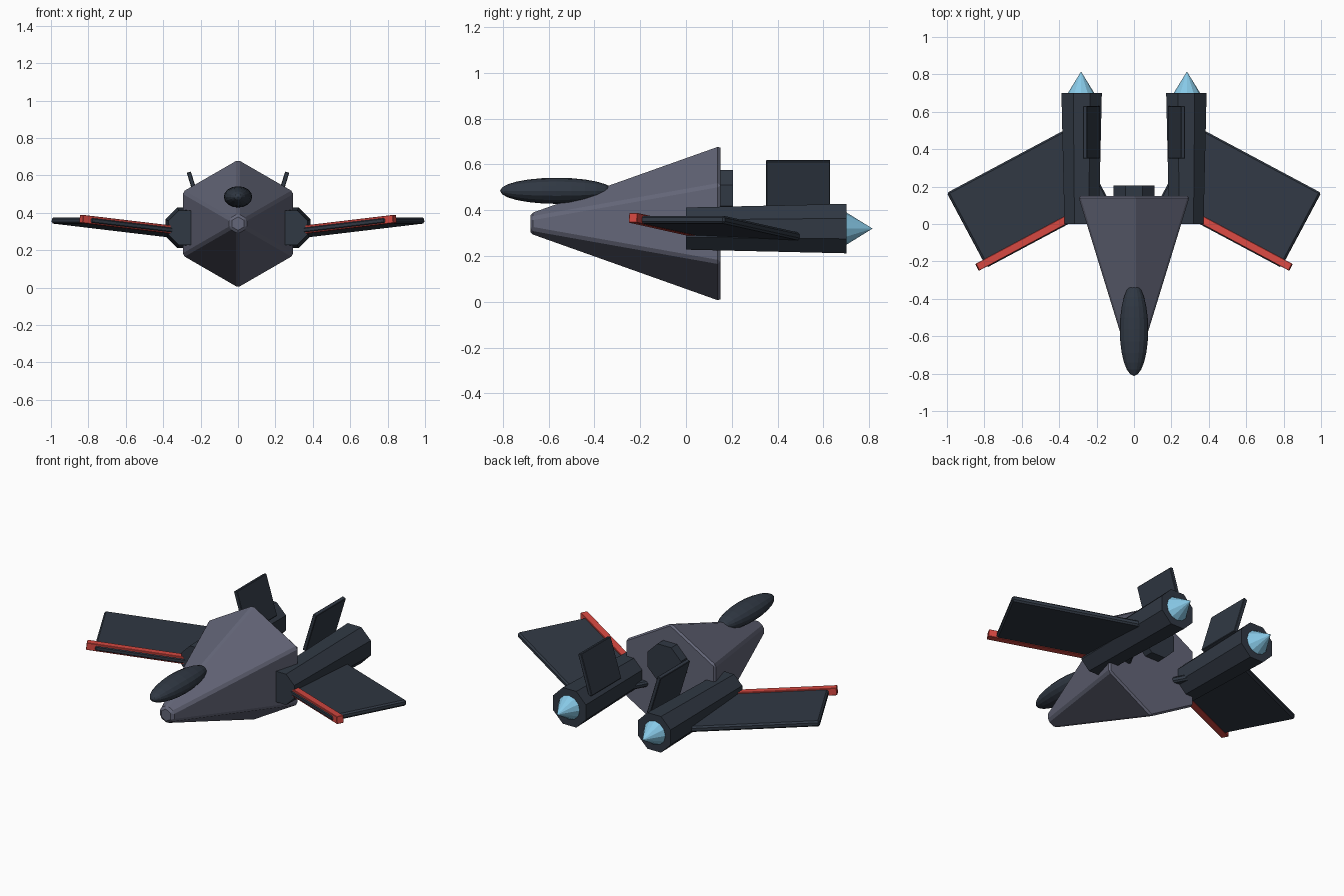
import bpy, bmesh, math
from mathutils import Matrix, Vector

if "Cube" in bpy.data.objects:
    bpy.data.objects.remove(bpy.data.objects["Cube"])


def material(name, rgb):
    m = bpy.data.materials.new(name)
    m.diffuse_color = (*rgb, 1)
    m.use_nodes = True
    m.node_tree.nodes["Principled BSDF"].inputs["Base Color"].default_value = m.diffuse_color
    return m


HULL = material("slate_grey", (0.127, 0.133, 0.188))
DARK = material("dark_blue_grey", (0.030, 0.040, 0.057))
RED = material("red", (0.68, 0.065, 0.053))
BLUE = material("light_blue", (0.242, 0.578, 0.791))


def finish(name, bm, mat, bevel=0, mirror=False):
    bmesh.ops.recalc_face_normals(bm, faces=bm.faces)
    mesh = bpy.data.meshes.new(name)
    bm.to_mesh(mesh)
    bm.free()
    mesh.materials.append(mat)
    ob = bpy.data.objects.new(name, mesh)
    bpy.context.collection.objects.link(ob)
    if bevel:
        b = ob.modifiers.new("bevel", 'BEVEL')
        b.width, b.segments = bevel, 1
    if mirror:
        ob.modifiers.new("mirror", 'MIRROR').use_mirror_merge = False
    return ob


def tube(name, mat, x, z, sides, turn, y0, r0, y1, r1, bevel=0, mirror=False):
    """Tapered prism along y; radii are measured to the corners."""
    bm = bmesh.new()
    rings = []
    for y, r in ((y0, r0), (y1, r1)):
        angles = [turn + math.tau * i / sides for i in range(sides)]
        pts = [(x + r * math.cos(a), y, z + r * math.sin(a)) for a in angles]
        rings.append([bm.verts.new(p) for p in (pts if r else [(x, y, z)])])
    a, b = rings
    for ring in rings:
        if len(ring) > 2:
            bm.faces.new(ring)
    for i in range(sides):
        j = (i + 1) % sides
        bm.faces.new((a[i], a[j], b[0]) if len(b) == 1 else (a[i], a[j], b[j], b[i]))
    return finish(name, bm, mat, bevel, mirror)


def plate(name, mat, matrix, lo, hi, bevel):
    """Mirrored box with given bounds in a local frame."""
    bm = bmesh.new()
    bmesh.ops.create_cube(bm, size=1)
    for v in bm.verts:
        local = Vector([l + (h - l) * (c + 0.5) for l, h, c in zip(lo, hi, v.co)])
        v.co = matrix @ local
    return finish(name, bm, mat, bevel, True)


# Hexagonal hull with a ridge on top, and the rear port
tube("hull", HULL, 0, 0.342, 6, math.pi / 2, -0.68, 0.05, 0.15, 0.345, bevel=0.012)
OCT = math.pi / 8
K = 1 / math.cos(OCT)
tube("rear_port", DARK, 0, 0.465, 8, OCT, 0.05, 0.11 * K, 0.205, 0.11 * K)

# Canopy: stretched ball at the nose, poles along y
bm = bmesh.new()
bmesh.ops.create_uvsphere(bm, u_segments=16, v_segments=12, radius=1)
bm.transform(Matrix.Translation((0, -0.565, 0.485))
             @ Matrix.Diagonal((0.076, 0.247, 0.057, 1))
             @ Matrix.Rotation(math.pi / 2, 4, 'X'))
finish("canopy", bm, DARK)

# Engines and exhaust flames
tube("engines", DARK, 0.28, 0.32, 8, OCT, 0.0, 0.092 * K, 0.70, 0.108 * K, mirror=True)
tube("exhaust_flames", BLUE, 0.283, 0.32, 12, 0, 0.69, 0.077, 0.815, 0, mirror=True)

# Wings swept forward and raised toward the tips, with red leading edges
sweep = (Matrix.Translation((0, 0, 0.2755))
         @ Matrix.Rotation(math.radians(-28.1), 4, 'Z')
         @ Matrix.Rotation(math.radians(-6), 4, 'Y'))
plate("wings", DARK, sweep, (0.06, 0.165, -0.017), (0.808, 0.618, 0.017), 0.009)
plate("wing_leading_edges", RED, sweep, (0.25, 0.17, -0.019), (0.853, 0.211, 0.024), 0.002)

# Tail fins leaning outward
cant = Matrix.Translation((0.192, 0, 0.385)) @ Matrix.Rotation(math.radians(17), 4, 'Y')
plate("tail_fins", DARK, cant, (-0.0115, 0.35, 0), (0.0115, 0.63, 0.243), 0.003)
